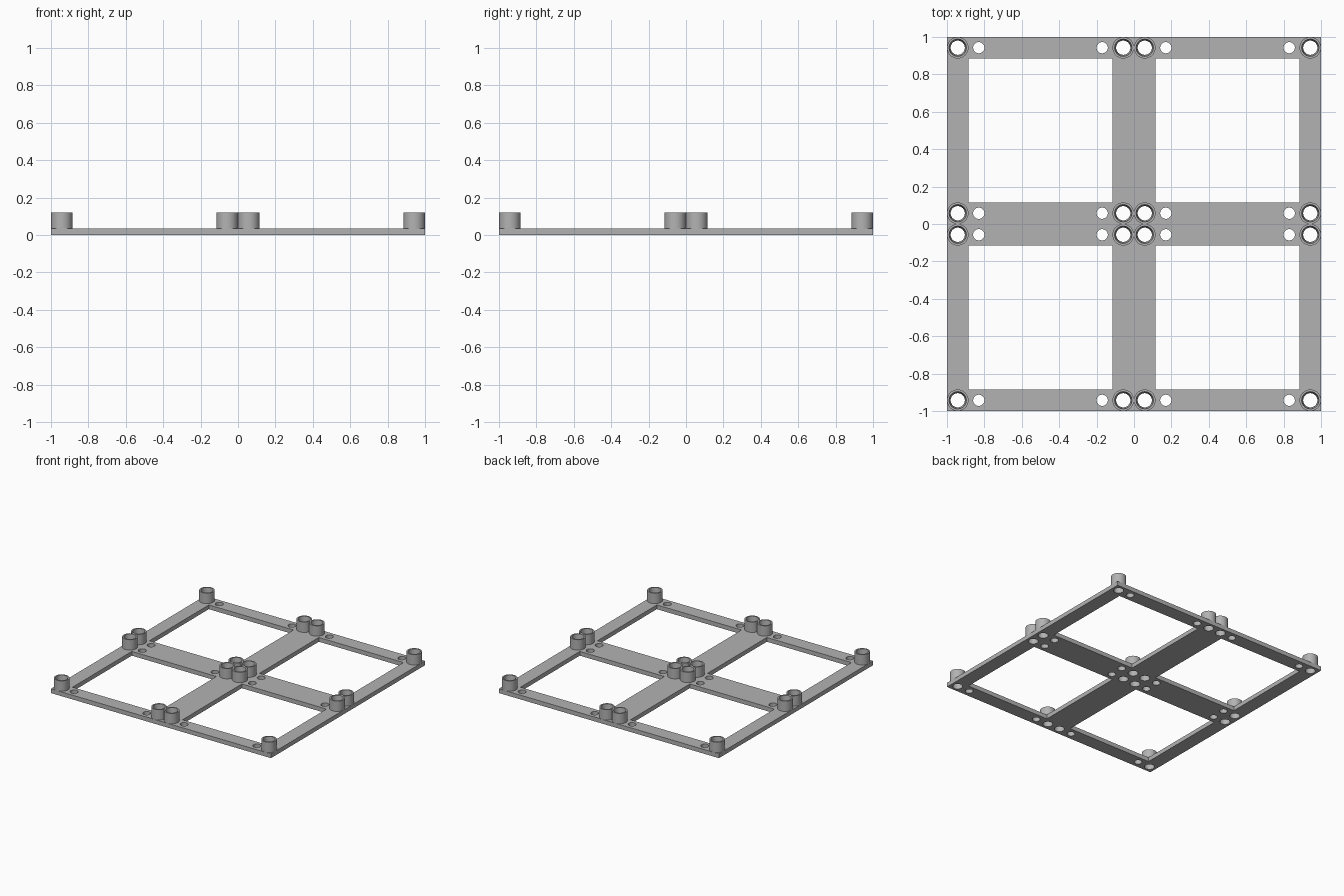
import bpy, bmesh, math
from mathutils import Matrix

if "Cube" in bpy.data.objects:
    bpy.data.objects.remove(bpy.data.objects["Cube"])

T, H = 0.035, 0.12           # plate thickness, boss top
C, R = 0.9425, 0.0575        # boss centre, boss radius
I = 0.0575                   # inner boss centre
SEG = 40

grey = bpy.data.materials.new("grey plastic")
grey.diffuse_color = (0.45, 0.45, 0.45, 1)
grey.use_nodes = True
grey.node_tree.nodes["Principled BSDF"].inputs["Base Color"].default_value = grey.diffuse_color


def make(name, bm):
    bmesh.ops.recalc_face_normals(bm, faces=bm.faces)
    me = bpy.data.meshes.new(name)
    bm.to_mesh(me)
    bm.free()
    ob = bpy.data.objects.new(name, me)
    me.materials.append(grey)
    bpy.context.collection.objects.link(ob)
    return ob


def box(bm, x, y, z, sx, sy, sz):
    m = Matrix.Translation((x, y, z)) @ Matrix.Diagonal((sx, sy, sz, 1))
    bmesh.ops.create_cube(bm, size=1, matrix=m)


def cylinder(bm, x, y, r):
    bmesh.ops.create_cone(bm, cap_ends=True, segments=SEG, radius1=r, radius2=r,
                          depth=0.2, matrix=Matrix.Translation((x, y, T / 2)))


# Flat plate
bm = bmesh.new()
box(bm, 0, 0, T / 2, 2, 2, T)
plate = make("plate", bm)

# Cutter: four windows, boss bores and screw holes
bm = bmesh.new()
for sx in (-1, 1):
    for sy in (-1, 1):
        box(bm, sx * 0.5, sy * 0.5, T / 2, 0.77, 0.77, 0.2)
        for y in (C, I):
            for x in (C, I):
                cylinder(bm, sx * x, sy * y, 0.038)
            for x in (0.83, 0.17):
                cylinder(bm, sx * x, sy * y, 0.03)
cutter = make("plate_cutter", bm)
cutter.hide_render = True
cutter.hide_viewport = True
mod = plate.modifiers.new("openings", "BOOLEAN")
mod.operation, mod.solver, mod.object = "DIFFERENCE", "EXACT", cutter

# Tubular bosses with a tapered bore
profile = [(R, T), (R, H), (0.046, H), (0.038, T)]
bosses = []
for sx in (-1, 1):
    for sy in (-1, 1):
        for x in (C, I):
            for y in (C, I):
                bm = bmesh.new()
                rings = [[bm.verts.new((sx * x + r * math.cos(2 * math.pi * k / SEG),
                                        sy * y + r * math.sin(2 * math.pi * k / SEG), z))
                          for k in range(SEG)] for r, z in profile]
                for a, b in zip(rings, rings[1:] + rings[:1]):
                    for k in range(SEG):
                        n = (k + 1) % SEG
                        bm.faces.new((a[k], a[n], b[n], b[k]))
                bosses.append(make("boss", bm))

# Smooth round walls, sharp rims
bpy.ops.object.select_all(action="DESELECT")
for ob in bosses:
    ob.select_set(True)
bpy.context.view_layer.objects.active = bosses[0]
bpy.ops.object.shade_smooth_by_angle(angle=math.radians(30))
